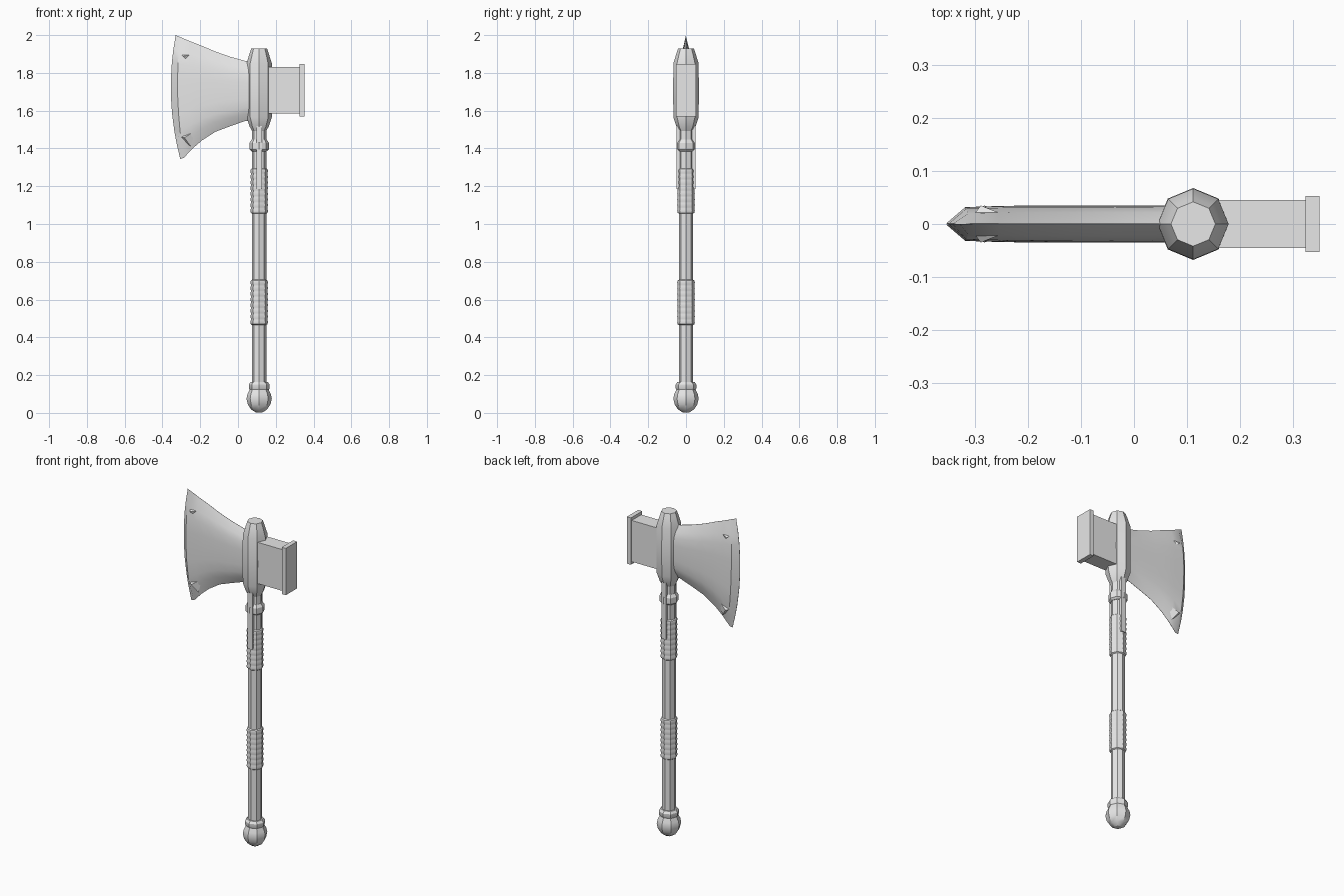
import bpy, bmesh, math

if "Cube" in bpy.data.objects:
    bpy.data.objects.remove(bpy.data.objects["Cube"])

AXIS = 0.112  # x of the handle's centre line

steel = bpy.data.materials.new("grey_steel")
steel.diffuse_color = (0.8, 0.8, 0.8, 1)
steel.use_nodes = True
steel.node_tree.nodes["Principled BSDF"].inputs["Base Color"].default_value = steel.diffuse_color


def finish(name, bm, angle=30):
    bmesh.ops.recalc_face_normals(bm, faces=bm.faces)
    mesh = bpy.data.meshes.new(name)
    bm.to_mesh(mesh)
    bm.free()
    mesh.materials.append(steel)
    ob = bpy.data.objects.new(name, mesh)
    bpy.context.collection.objects.link(ob)
    bpy.ops.object.select_all(action='DESELECT')
    ob.select_set(True)
    bpy.context.view_layer.objects.active = ob
    bpy.ops.object.shade_smooth_by_angle(angle=math.radians(angle))
    return ob


def loft(name, rings, angle=30):
    """Skin a row of closed rings and cap both ends."""
    bm = bmesh.new()
    loops = [[bm.verts.new(p) for p in ring] for ring in rings]
    n = len(loops[0])
    for a, b in zip(loops, loops[1:]):
        for i in range(n):
            j = (i + 1) % n
            bm.faces.new((a[i], a[j], b[j], b[i]))
    bm.faces.new(loops[0])
    bm.faces.new(loops[-1])
    bmesh.ops.remove_doubles(bm, verts=bm.verts, dist=1e-5)
    return finish(name, bm, angle)


def turned(name, profile, sides=8):
    """Octagonal turning from (radius, z) points."""
    rings = [[(AXIS + r * math.cos(i * math.tau / sides),
               r * math.sin(i * math.tau / sides), z) for i in range(sides)]
             for r, z in profile]
    return loft(name, rings)


def box(name, x0, x1, y0, y1, z0, z1):
    return loft(name, [[(x, y0, z0), (x, y1, z0), (x, y1, z1), (x, y0, z1)]
                       for x in (x0, x1)])


# Handle, pommel and collars
turned("handle", [(0.038, 0.1), (0.038, 1.52)])
turned("pommel", [(0.018, 0.003), (0.042, 0.018), (0.06, 0.045), (0.067, 0.075),
                  (0.062, 0.1), (0.051, 0.122), (0.049, 0.13)])
turned("pommel_ring", [(0.049, 0.12), (0.055, 0.13), (0.055, 0.15), (0.046, 0.163)])
turned("neck_ring", [(0.04, 1.385), (0.051, 1.395), (0.051, 1.43), (0.04, 1.447)])
turned("head_socket", [(0.036, 1.49), (0.05, 1.515), (0.067, 1.565), (0.068, 1.7),
                       (0.067, 1.85), (0.05, 1.905), (0.042, 1.928)])

# Ribbed grips
for name, base in (("lower_grip", 0.465), ("upper_grip", 1.055)):
    ribs = 8
    step = 0.24 / ribs
    profile = [(0.038, base)]
    for i in range(ribs):
        z = base + i * step
        profile += [(0.044, z + 0.15 * step), (0.047, z + 0.5 * step),
                    (0.044, z + 0.85 * step)]
    profile.append((0.038, base + 0.24))
    turned(name, profile)

# Reinforcing strips below the socket
for name, s in (("front_strip", -1), ("back_strip", 1)):
    box(name, AXIS - 0.014, AXIS + 0.016, *sorted((s * 0.03, s * 0.049)), 1.185, 1.52)

# Hammer block and striking plate
box("hammer_block", 0.14, 0.327, -0.045, 0.045, 1.585, 1.83)
box("striking_plate", 0.325, 0.351, -0.053, 0.053, 1.57, 1.848)

# Blade: columns of (top x, top z, bottom x, bottom z, bulge, half thickness)
columns = [(0.075, 1.86, 0.075, 1.543, 0.0, 0.035),
           (0.04, 1.863, 0.04, 1.546, 0.0, 0.035),
           (-0.04, 1.885, -0.04, 1.518, 0.0, 0.035),
           (-0.12, 1.913, -0.12, 1.488, -0.003, 0.035),
           (-0.2, 1.947, -0.19, 1.443, -0.006, 0.035),
           (-0.255, 1.968, -0.24, 1.4, -0.01, 0.034),
           (-0.307, 1.99, -0.287, 1.35, -0.022, 0.032),
           (-0.33, 2.0, -0.306, 1.345, -0.037, 0.001)]
fractions = (0, 0.12, 0.22, 0.36, 0.5, 0.64, 0.78, 0.88, 1)
swell = (0.02, 0.62, 0.9, 0.98, 1, 0.98, 0.9, 0.62, 0.02)
rings = []
for tx, tz, bx, bz, bulge, half in columns:
    side = [(tx + (bx - tx) * f + bulge * 4 * f * (1 - f), half * w, tz + (bz - tz) * f)
            for f, w in zip(fractions, swell)]
    rings.append(side + [(x, -y, z) for x, y, z in reversed(side)])
loft("blade", rings, 35)

# Small barbs near both blade corners, on both faces
barbs = (("upper_barb", ((-0.305, 1.9), (-0.24, 1.9), (-0.265, 1.86))),
         ("lower_barb", ((-0.315, 1.465), (-0.225, 1.495), (-0.25, 1.41))))
for name, tri in barbs:
    for label, s in (("front", -1), ("back", 1)):
        bm = bmesh.new()
        low = [bm.verts.new((x, s * 0.015, z)) for x, z in tri]
        cx = sum(p[0] for p in tri) / 3 - 0.02
        cz = sum(p[1] for p in tri) / 3
        tip = bm.verts.new((cx, s * 0.035, cz))
        bm.faces.new(low)
        for i in range(3):
            bm.faces.new((low[i], low[(i + 1) % 3], tip))
        finish(label + "_" + name, bm)
